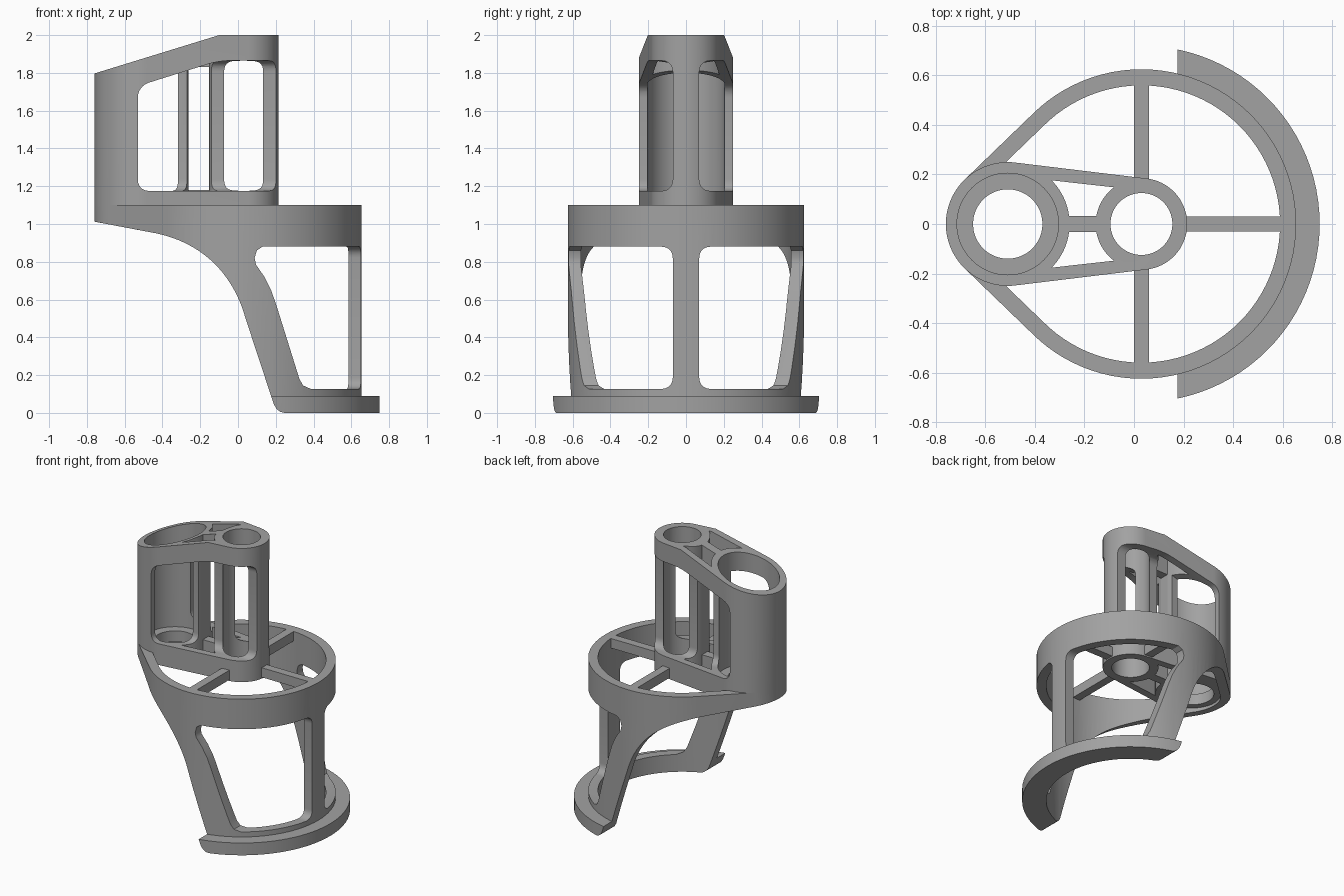
import bpy, bmesh, math
from mathutils import Vector
from mathutils.geometry import convex_hull_2d, interpolate_bezier

if "Cube" in bpy.data.objects:
    bpy.data.objects.remove(bpy.data.objects["Cube"])

grey = bpy.data.materials.new("plain grey")
grey.use_nodes = True
colour = (0.36, 0.36, 0.36, 1)
grey.diffuse_color = colour
grey.node_tree.nodes["Principled BSDF"].inputs["Base Color"].default_value = colour

TUBE, HUB = -0.51, 0.03          # x of the large tube and of the hub / ring


def circle(cx, r, n=96):
    return [Vector((cx + r * math.cos(2 * math.pi * i / n),
                    r * math.sin(2 * math.pi * i / n))) for i in range(n)]


def hull(r_tube, r_hub):
    pts = circle(TUBE, r_tube) + circle(HUB, r_hub)
    return [pts[i] for i in convex_hull_2d(pts)]


def rect(a0, a1, b0, b1):
    return [(a0, b0), (a1, b0), (a1, b1), (a0, b1)]


def rounded(points, radius):
    """Round every corner of a polygon."""
    pts = [Vector(p) for p in points]
    out = []
    for i, p in enumerate(pts):
        a, b = (pts[i - 1] - p), (pts[(i + 1) % len(pts)] - p)
        s = p + a.normalized() * min(radius, a.length / 2)
        e = p + b.normalized() * min(radius, b.length / 2)
        out += [q.to_2d() for q in interpolate_bezier(
            s.to_3d(), s.lerp(p, 0.6).to_3d(), e.lerp(p, 0.6).to_3d(), e.to_3d(), 7)]
    return out


def prism(name, outline, lo, hi, axis="z"):
    """Extrude a closed outline along one axis."""
    place = {"z": lambda a, b, h: (a, b, h),
             "y": lambda a, b, h: (a, h, b),
             "x": lambda a, b, h: (h, a, b)}[axis]
    bm = bmesh.new()
    base = bm.faces.new([bm.verts.new(place(p[0], p[1], lo)) for p in outline])
    moved = bmesh.ops.extrude_face_region(bm, geom=[base])["geom"]
    bmesh.ops.translate(bm, vec=place(0, 0, hi - lo),
                        verts=[v for v in moved if isinstance(v, bmesh.types.BMVert)])
    bmesh.ops.recalc_face_normals(bm, faces=bm.faces)
    mesh = bpy.data.meshes.new(name)
    bm.to_mesh(mesh)
    bm.free()
    obj = bpy.data.objects.new(name, mesh)
    bpy.context.collection.objects.link(obj)
    mesh.materials.append(grey)
    return obj


def combine(target, operation, *others):
    """Apply booleans and drop the used parts."""
    for other in others:
        mod = target.modifiers.new("bool", "BOOLEAN")
        mod.object, mod.operation, mod.solver = other, operation, "EXACT"
        bpy.context.view_layer.objects.active = target
        bpy.ops.object.modifier_apply(modifier=mod.name)
        bpy.data.objects.remove(other)
    return target


def side_windows(target, profile, z0, z1):
    """Cut a side profile on both sides, leaving a post along y = 0."""
    for side in (-1, 1):
        cutter = prism("window", profile, -1, 1, "y")
        limit = rounded([(side * 0.07, z0), (side * 1.2, z0),
                         (side * 1.2, z1), (side * 0.07, z1)], 0.06)
        combine(cutter, "INTERSECT", prism("limit", limit, -1.5, 1.5, "x"))
        combine(target, "DIFFERENCE", cutter)


# Lower frame: ring wall and foot flange, trimmed to the swept side outline
frame = prism("frame", hull(0.25, 0.625), 0, 1.1)
combine(frame, "UNION", prism("foot_flange", circle(HUB, 0.72), 0, 0.09))
combine(frame, "DIFFERENCE", prism("inside", hull(0.185, 0.56), -0.1, 1.2))
sweep = [p.to_2d() for p in interpolate_bezier(
    Vector((-0.43, 0.95, 0)), Vector((-0.2, 0.9, 0)),
    Vector((-0.03, 0.75, 0)), Vector((0.04, 0.5, 0)), 24)]
outline = [(-0.8, 1.02)] + sweep + [(0.175, 0.09), (0.19, 0.045), (0.205, 0.02),
                                    (0.225, 0.005), (0.25, -0.001), (1, -0.001),
                                    (1, 1.2), (-0.8, 1.2)]
combine(frame, "INTERSECT", prism("outline", outline, -1, 1, "y"))

# Lower windows beside the rear post
lower = [(0.13, 0.88), (0.1, 0.86), (0.088, 0.82), (0.095, 0.785), (0.14, 0.72),
         (0.175, 0.65), (0.2, 0.58), (0.325, 0.18), (0.345, 0.145), (0.385, 0.127),
         (1, 0.127), (1, 0.88)]
side_windows(frame, lower, 0.127, 0.88)

# Spokes
spokes = [prism("spoke", rect(0, 0.06, -0.6, -0.15), 1.03, 1.1),
          prism("spoke", rect(0, 0.06, 0.15, 0.6), 1.03, 1.1),
          prism("spoke", rect(0.18, 0.62, -0.03, 0.03), 1.03, 1.1)]
combine(frame, "UNION", *spokes)

# Upper twin-tube column with its sloped top
column = prism("column", hull(0.25, 0.185), 1.02, 2.0)
top = [(-1, 0.9), (1, 0.9), (1, 2.1), (-0.1, 2.1), (-0.1, 2.0), (-1, 1.723)]
combine(column, "INTERSECT", prism("slope", top, -1, 1, "y"))

# Triangular pockets between the tubes, leaving a thin web
pocket = prism("pocket", hull(0.195, 0.135), 0.9, 2.2)
combine(pocket, "DIFFERENCE",
        prism("tube_wall", circle(TUBE, 0.25), 0.8, 2.3),
        prism("hub_wall", circle(HUB, 0.185), 0.8, 2.3),
        prism("web", rect(-0.4, 0, -0.033, 0.033), 0.8, 2.3),
        prism("tube_end", rect(-1, -0.45, -1, 1), 0.8, 2.3),
        prism("hub_end", rect(0, 1, -1, 1), 0.8, 2.3))
combine(column, "DIFFERENCE", pocket,
        prism("web_gap", rect(-0.262, -0.153, -0.05, 0.05), 1.18, 1.83))

# Upper windows
upper = rounded([(-0.53, 1.175), (1.3, 1.175), (1.3, 1.865),
                 (-0.1, 1.865), (-0.53, 1.73)], 0.06)
side_windows(column, upper, 1.175, 1.865)

# Join, then bore the tube (with a floor lip) and the hub
combine(frame, "UNION", column)
combine(frame, "DIFFERENCE",
        prism("tube_bore", circle(TUBE, 0.205), 1.1, 2.2),
        prism("floor_hole", circle(TUBE, 0.14), 0.8, 1.3),
        prism("hub_bore", circle(HUB, 0.125), 0.8, 2.2))

frame.name = "holder_frame"
bpy.ops.object.select_all(action="DESELECT")
frame.select_set(True)
bpy.context.view_layer.objects.active = frame
bpy.ops.object.shade_smooth_by_angle(angle=math.radians(30))
